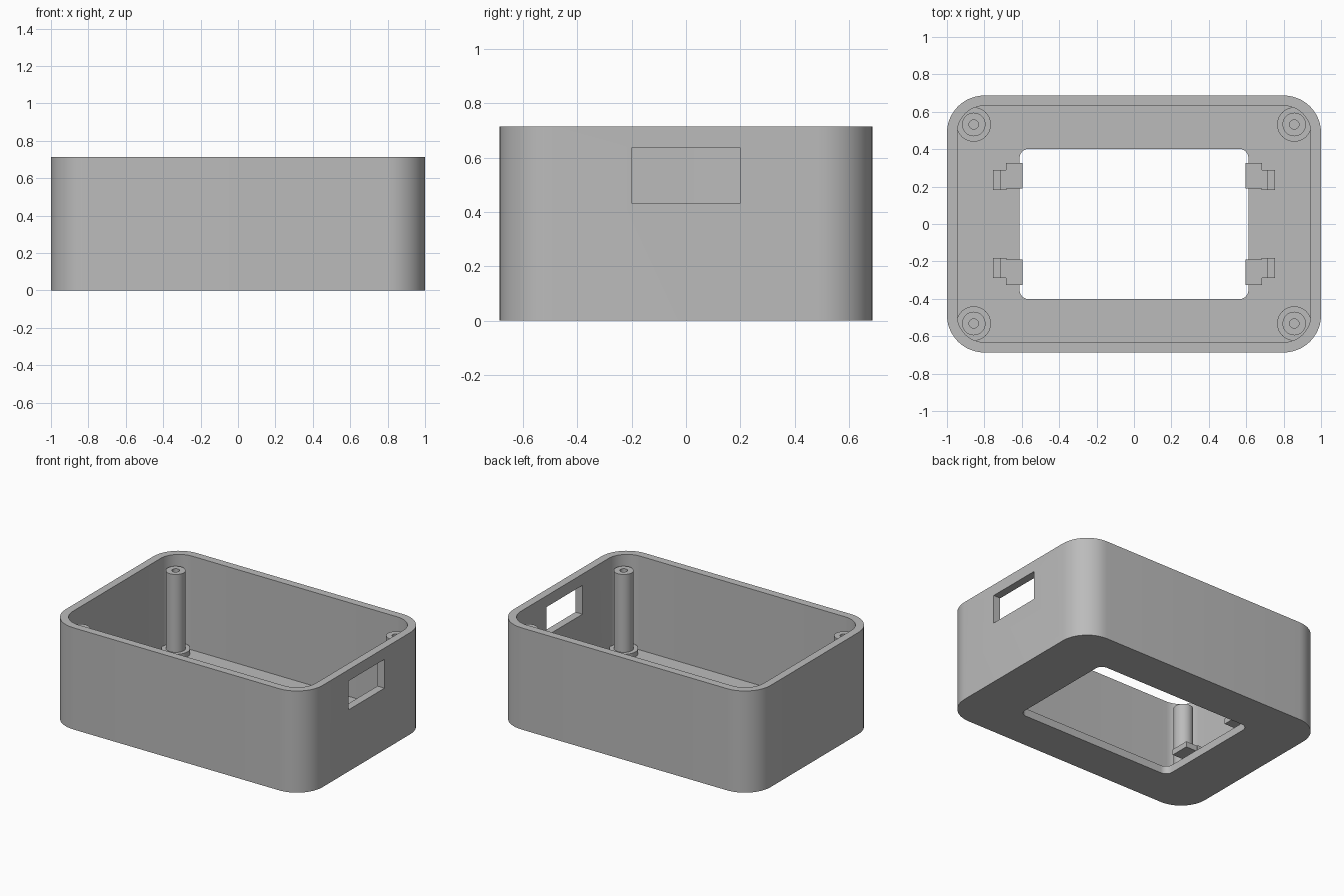
import bpy, bmesh
from math import cos, sin, pi, radians
from mathutils import Vector

cube = bpy.data.objects.get("Cube")
if cube:
    bpy.data.objects.remove(cube, do_unlink=True)

grey = bpy.data.materials.new("light_grey")
grey.use_nodes = True
grey.diffuse_color = (0.5, 0.5, 0.5, 1)
grey.node_tree.nodes["Principled BSDF"].inputs["Base Color"].default_value = (0.5, 0.5, 0.5, 1)


def finish(name, bm, smooth=False):
    bmesh.ops.recalc_face_normals(bm, faces=bm.faces)
    mesh = bpy.data.meshes.new(name)
    bm.to_mesh(mesh)
    bm.free()
    mesh.materials.append(grey)
    obj = bpy.data.objects.new(name, mesh)
    bpy.context.collection.objects.link(obj)
    if smooth:
        shade(obj)
    return obj


def shade(obj):
    bpy.ops.object.select_all(action="DESELECT")
    obj.select_set(True)
    bpy.context.view_layer.objects.active = obj
    bpy.ops.object.shade_smooth_by_angle(angle=radians(30))


def rounded_rect(hx, hy, r, z, steps=12):
    """Ring of points around a rounded rectangle."""
    pts = []
    for q, (sx, sy) in enumerate([(1, 1), (-1, 1), (-1, -1), (1, -1)]):
        for i in range(steps + 1):
            a = (q + i / steps) * pi / 2
            pts.append((sx * (hx - r) + r * cos(a), sy * (hy - r) + r * sin(a), z))
    return pts


def circle(c, r, z, n=40):
    return [(c[0] + r * cos(2 * pi * i / n), c[1] + r * sin(2 * pi * i / n), z) for i in range(n)]


def loft(name, rings, closed):
    """Skin equal rings; closed joins last to first, otherwise the ends are capped."""
    bm = bmesh.new()
    loops = [[bm.verts.new(p) for p in ring] for ring in rings]
    pairs = list(zip(loops, loops[1:]))
    if closed:
        pairs.append((loops[-1], loops[0]))
    else:
        bm.faces.new(loops[0])
        bm.faces.new(loops[-1])
    for a, b in pairs:
        for i in range(len(a)):
            j = (i + 1) % len(a)
            bm.faces.new((a[i], a[j], b[j], b[i]))
    return finish(name, bm, True)


def box(name, lo, hi):
    bm = bmesh.new()
    bmesh.ops.create_cube(bm, size=1)
    lo, hi = Vector(lo), Vector(hi)
    for v in bm.verts:
        v.co = (lo + hi) / 2 + v.co * (hi - lo)
    return finish(name, bm)


HX, HY, H = 1.0, 0.687, 0.715
WALL, FLOOR = 0.055, 0.055

# Case shell: outer wall, rim, inner wall, floor and floor opening
shell = loft("case_shell", [
    rounded_rect(HX, HY, 0.2, 0),
    rounded_rect(HX, HY, 0.2, H),
    rounded_rect(HX - WALL, HY - WALL, 0.145, H),
    rounded_rect(HX - WALL, HY - WALL, 0.145, FLOOR),
    rounded_rect(0.612, 0.402, 0.05, FLOOR),
    rounded_rect(0.612, 0.402, 0.05, 0),
], True)

# Port opening in the left wall
cutter = box("port_cutter", (0.85, -0.2, 0.433), (1.1, 0.2, 0.636))
cutter.hide_render = True
cutter.hide_viewport = True
cut = shell.modifiers.new("port_opening", "BOOLEAN")
cut.operation = "DIFFERENCE"
cut.solver = "EXACT"
cut.object = cutter
bpy.context.view_layer.objects.active = shell
bpy.ops.object.modifier_apply(modifier=cut.name)
bpy.data.objects.remove(cutter, do_unlink=True)
shade(shell)

for sx, side in ((1, "left"), (-1, "right")):
    for sy, end in ((1, "back"), (-1, "front")):
        tag = f"{end}_{side}"
        # Screw post with a foot flange and a blind hole
        c = (sx * 0.857, sy * 0.532)
        profile = [(0.092, FLOOR - 0.01), (0.092, 0.09), (0.063, 0.09),
                   (0.063, 0.638), (0.025, 0.638), (0.025, 0.1)]
        loft(f"screw_post_{tag}", [circle(c, r, z) for r, z in profile], False)

        # Snap clip: stem, low support behind it and hook over the opening
        def clip_box(name, x0, x1, y0, y1, z0, z1):
            xs, ys = sorted((sx * x0, sx * x1)), sorted((sy * y0, sy * y1))
            box(f"{name}_{tag}", (xs[0], ys[0], z0), (xs[1], ys[1], z1))
        clip_box("clip_stem", 0.683, 0.716, 0.182, 0.288, FLOOR - 0.01, 0.15)
        clip_box("clip_support", 0.714, 0.754, 0.182, 0.288, FLOOR - 0.01, 0.1)
        clip_box("clip_hook", 0.595, 0.685, 0.19, 0.325, 0.11, 0.15)
